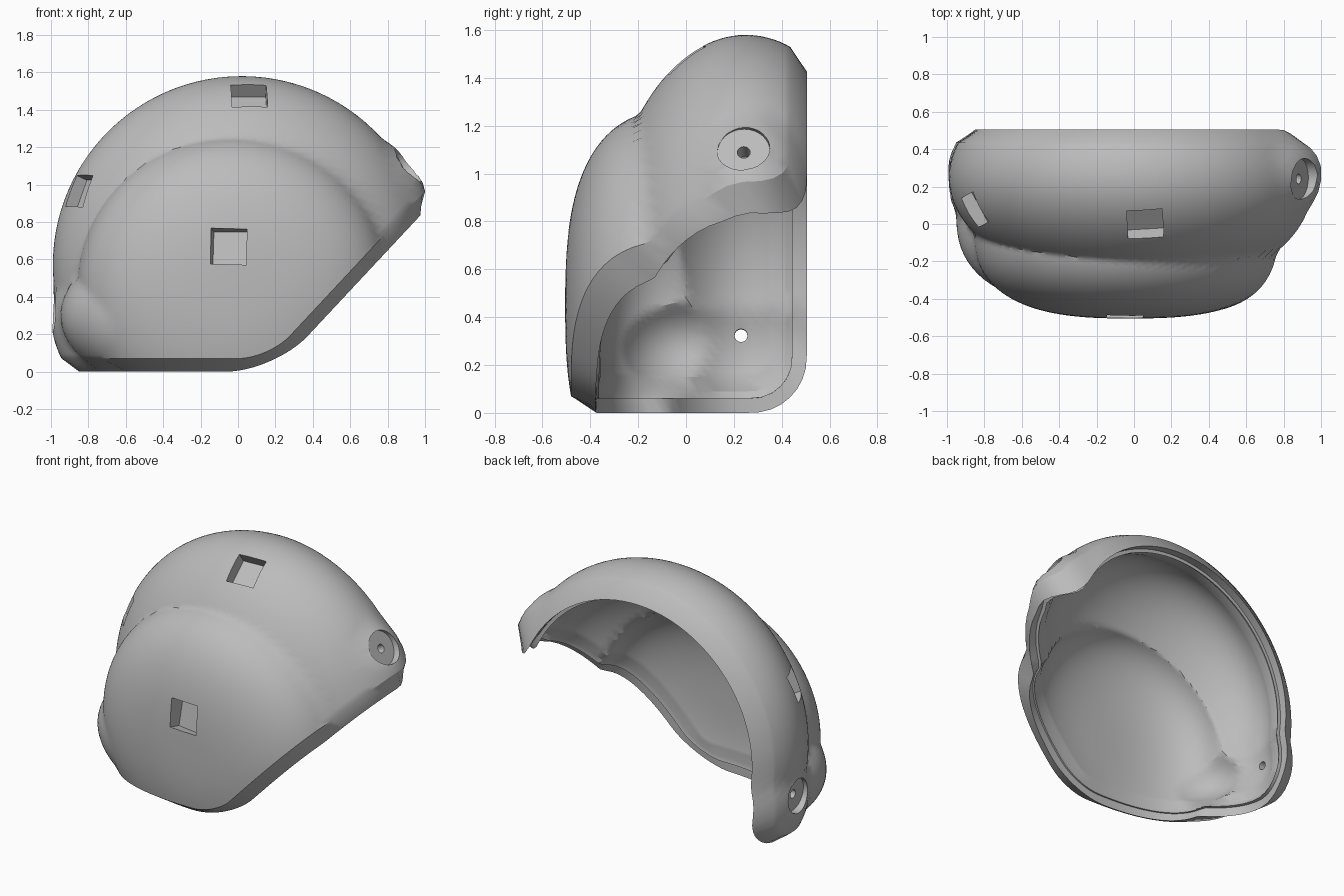
import bpy, bmesh, math
from mathutils import Vector

if "Cube" in bpy.data.objects:
    bpy.data.objects.remove(bpy.data.objects["Cube"])

grey = bpy.data.materials.new("plain_grey")
grey.use_nodes = True
grey.diffuse_color = (0.5, 0.5, 0.5, 1)
grey.node_tree.nodes["Principled BSDF"].inputs["Base Color"].default_value = (0.5, 0.5, 0.5, 1)

# Rounded lobes of the shell: centre, radii, fullness exponent, inset slot
LOBES = [
    ((0.02, 0.25, 0.57), (1.01, 0.60, 1.01), 2.0, 0),  # upper band
    ((-0.02, 0.0, 0.45), (0.84, 0.505, 0.82), 2.7, 1), # front bulge
    ((0.50, 0.27, 0.85), (0.52, 0.34, 0.46), 2.0, 0),  # side tip
    ((0.0, 0.25, 0.30), (1.0, 0.60, 0.70), 2.0, 0),    # lower side wall
    ((-0.15, 0.05, 0.30), (0.80, 0.50, 0.45), 2.5, 1), # lower front corner
]
# Wall steps as (upper band inset, front bulge inset)
SKIN, WALL = (0, 0), (0.125, 0.13)
RIM = [(0, (0.045, 0.085)), (0.06, (0.08, 0.10)), (0.06, (0.10, 0.11)), (0.09, (0.10, 0.11))]
CENTRE = Vector((-0.1, 0.15, 0.55))
POLE = Vector((-0.45, -0.65, 0.6)).normalized()
SIDE = POLE.orthogonal().normalized()
OTHER = POLE.cross(SIDE)
AROUND, RINGS = 128, 44


def inside_lobes(p, inset):
    for c, r, e, slot in LOBES:
        dx, dy, dz = ((p[i] - c[i]) / (r[i] - inset[slot]) for i in range(3))
        if math.hypot(dx, dz) ** e + abs(dy) ** e < 1:
            return True
    return False


def round_min(a, b, r):
    if a < r and b < r:
        return r - math.hypot(r - a, r - b)
    return min(a, b)


def opening_depth(p):
    """Distance inside the bottom, slanted and back trim planes."""
    slant = (p.z - 1.07 * p.x + 0.208) / 1.465
    return round_min(round_min(p.z, slant, 0.19), 0.505 - p.y, 0.23)


def surface_point(phi, theta, inset):
    flat = SIDE * math.cos(phi) + OTHER * math.sin(phi)
    d = POLE * math.cos(theta) + flat * math.sin(theta)
    lo, hi = 0.0, 2.0
    for _ in range(18):
        mid = (lo + hi) / 2
        if inside_lobes(CENTRE + d * mid, inset):
            lo = mid
        else:
            hi = mid
    return CENTRE + d * lo


def rim_angle(phi, depth, inset):
    lo, hi = 0.0, 2.65
    for _ in range(16):
        mid = (lo + hi) / 2
        if opening_depth(surface_point(phi, mid, inset)) > depth:
            lo = mid
        else:
            hi = mid
    return lo


def column(phi):
    """Outer wall, chamfered rim, stepped lip, then inner wall."""
    outer = rim_angle(phi, 0.07, SKIN)
    pts = [surface_point(phi, outer * i / RINGS, SKIN) for i in range(1, RINGS + 1)]
    pts += [surface_point(phi, rim_angle(phi, depth, inset), inset) for depth, inset in RIM]
    inner = rim_angle(phi, 0.15, WALL)
    pts += [surface_point(phi, inner * i / RINGS, WALL) for i in range(RINGS, 0, -1)]
    return pts


# Hollow shell
bm = bmesh.new()
top = bm.verts.new(surface_point(0, 0, SKIN))
bottom = bm.verts.new(surface_point(0, 0, WALL))
cols = [[bm.verts.new(p) for p in column(2 * math.pi * k / AROUND)] for k in range(AROUND)]
for k in range(AROUND):
    a, b = cols[k - 1], cols[k]
    bm.faces.new((top, a[0], b[0]))
    bm.faces.new((bottom, b[-1], a[-1]))
    for i in range(len(a) - 1):
        bm.faces.new((a[i], a[i + 1], b[i + 1], b[i]))
bmesh.ops.recalc_face_normals(bm, faces=bm.faces)
mesh = bpy.data.meshes.new("shell")
bm.to_mesh(mesh)
bm.free()
shell = bpy.data.objects.new("shell", mesh)
bpy.context.collection.objects.link(shell)
mesh.materials.append(grey)


def cut(name, point, axis, depth, size, round_hole=False):
    """Sink a square pocket or a round hole along an outward axis."""
    axis = Vector(axis).normalized()
    place = Vector(point) + axis * (0.15 - depth)
    if round_hole:
        bpy.ops.mesh.primitive_cylinder_add(vertices=32, radius=size, depth=0.3, location=place)
    else:
        bpy.ops.mesh.primitive_cube_add(size=1, location=place)
    cutter = bpy.context.object
    cutter.name = name
    cutter.hide_render = True
    cutter.data.materials.append(grey)
    if not round_hole:
        cutter.scale = (size, size, 0.3)
    cutter.rotation_euler = axis.to_track_quat('Z', 'Y').to_euler()
    mod = shell.modifiers.new(name, 'BOOLEAN')
    mod.operation, mod.solver, mod.object = 'DIFFERENCE', 'EXACT', cutter
    bpy.context.view_layer.objects.active = shell
    bpy.ops.object.modifier_apply(modifier=name)
    bpy.data.objects.remove(cutter)


# Square pockets
cut("front_pocket", (-0.05, -0.5, 0.67), (-0.16, -1, 0.2), 0.08, 0.19)
cut("top_pocket", (0.06, 0.0, 1.475), (0.04, -0.69, 0.9), 0.08, 0.19)
cut("side_pocket", (-0.86, 0.07, 0.97), (-0.87, -0.47, 0.4), 0.08, 0.18)

# Countersunk screw seats with through holes
for side, point, axis in (("left", (0.92, 0.24, 1.11), (0.88, -0.03, 0.47)),
                          ("right", (-0.99, 0.23, 0.32), (-1, 0, -0.03))):
    cut(side + "_screw_seat", point, axis, 0.045, 0.11, True)
    cut(side + "_screw_hole", point, axis, 0.27, 0.027, True)

# Smooth walls with crisp rims
bpy.ops.object.select_all(action='DESELECT')
shell.select_set(True)
bpy.context.view_layer.objects.active = shell
bpy.ops.object.shade_smooth_by_angle(angle=math.radians(30))
